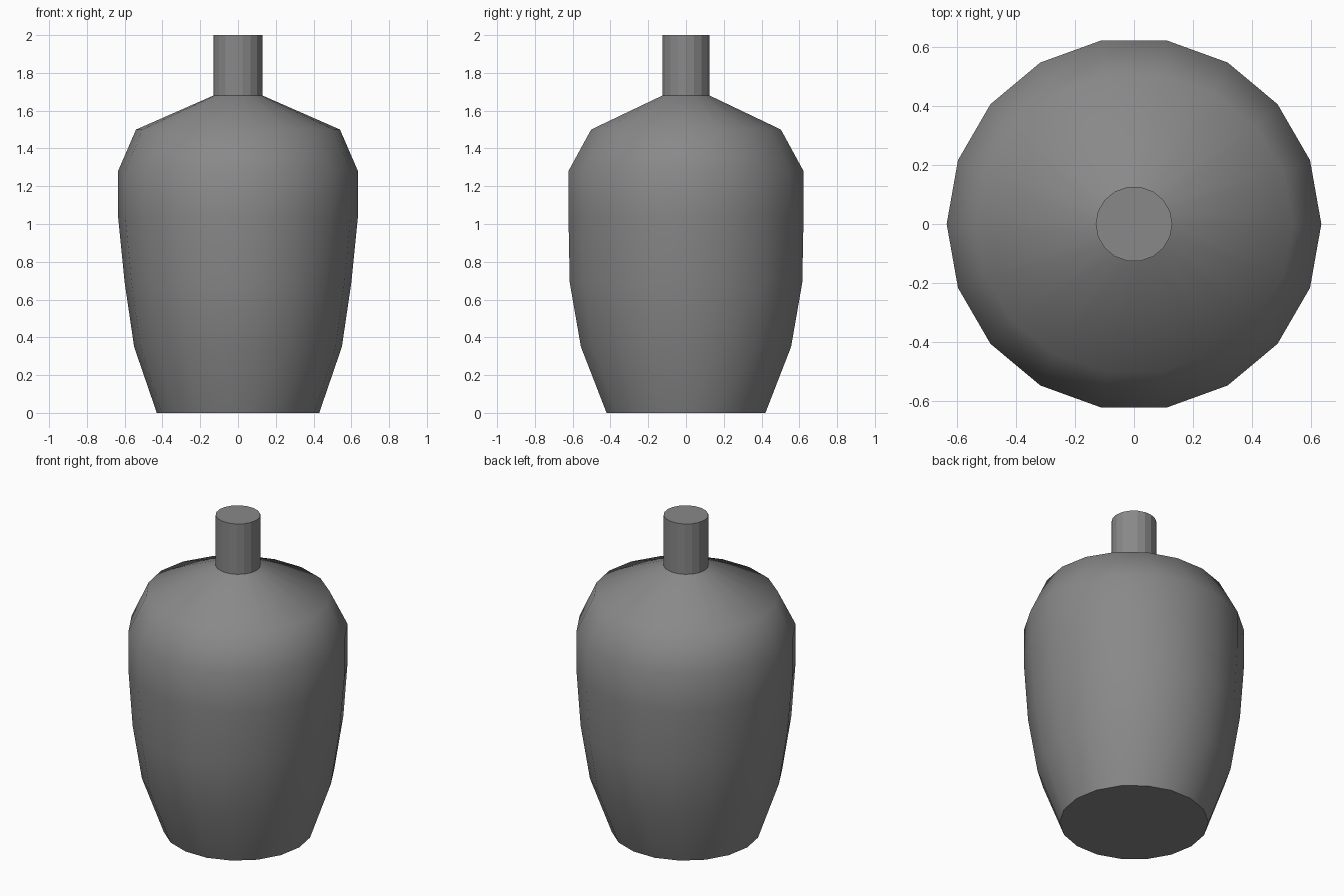
import bpy, bmesh
from math import cos, sin, tau, radians

SIDES = 18

if "Cube" in bpy.data.objects:
    bpy.data.objects.remove(bpy.data.objects["Cube"], do_unlink=True)

grey = bpy.data.materials.new("mid_grey")
grey.use_nodes = True
colour = (0.25, 0.25, 0.25, 1)
grey.diffuse_color = colour
grey.node_tree.nodes["Principled BSDF"].inputs["Base Color"].default_value = colour


def turned(name, profile, close_top, smooth):
    """Stack oval rings of (height, x radius, y radius) into one part."""
    bm = bmesh.new()
    rings = [[bm.verts.new((rx * cos(tau * i / SIDES), ry * sin(tau * i / SIDES), z))
              for i in range(SIDES)] for z, rx, ry in profile]
    for low, high in zip(rings, rings[1:]):
        for i in range(SIDES):
            j = (i + 1) % SIDES
            bm.faces.new((low[i], low[j], high[j], high[i]))
    bm.faces.new(rings[-1] if close_top else rings[0][::-1])
    mesh = bpy.data.meshes.new(name)
    bm.to_mesh(mesh)
    bm.free()
    mesh.materials.append(grey)
    obj = bpy.data.objects.new(name, mesh)
    bpy.context.collection.objects.link(obj)
    if smooth:
        bpy.ops.object.select_all(action="DESELECT")
        obj.select_set(True)
        bpy.context.view_layer.objects.active = obj
        bpy.ops.object.shade_smooth_by_angle(angle=radians(50))
    return obj


# Rounded body with a flat base and sloping shoulders
turned("vase_body", [
    (0, 0.43, 0.427),
    (0.35, 0.55, 0.565),
    (0.69, 0.6, 0.625),
    (1.04, 0.635, 0.632),
    (1.28, 0.635, 0.632),
    (1.5, 0.54, 0.51),
    (1.68, 0.13, 0.127),
], close_top=False, smooth=True)

# Narrow straight neck with a closed top
turned("vase_neck", [(1.68, 0.13, 0.127), (2, 0.13, 0.127)], close_top=True, smooth=False)
